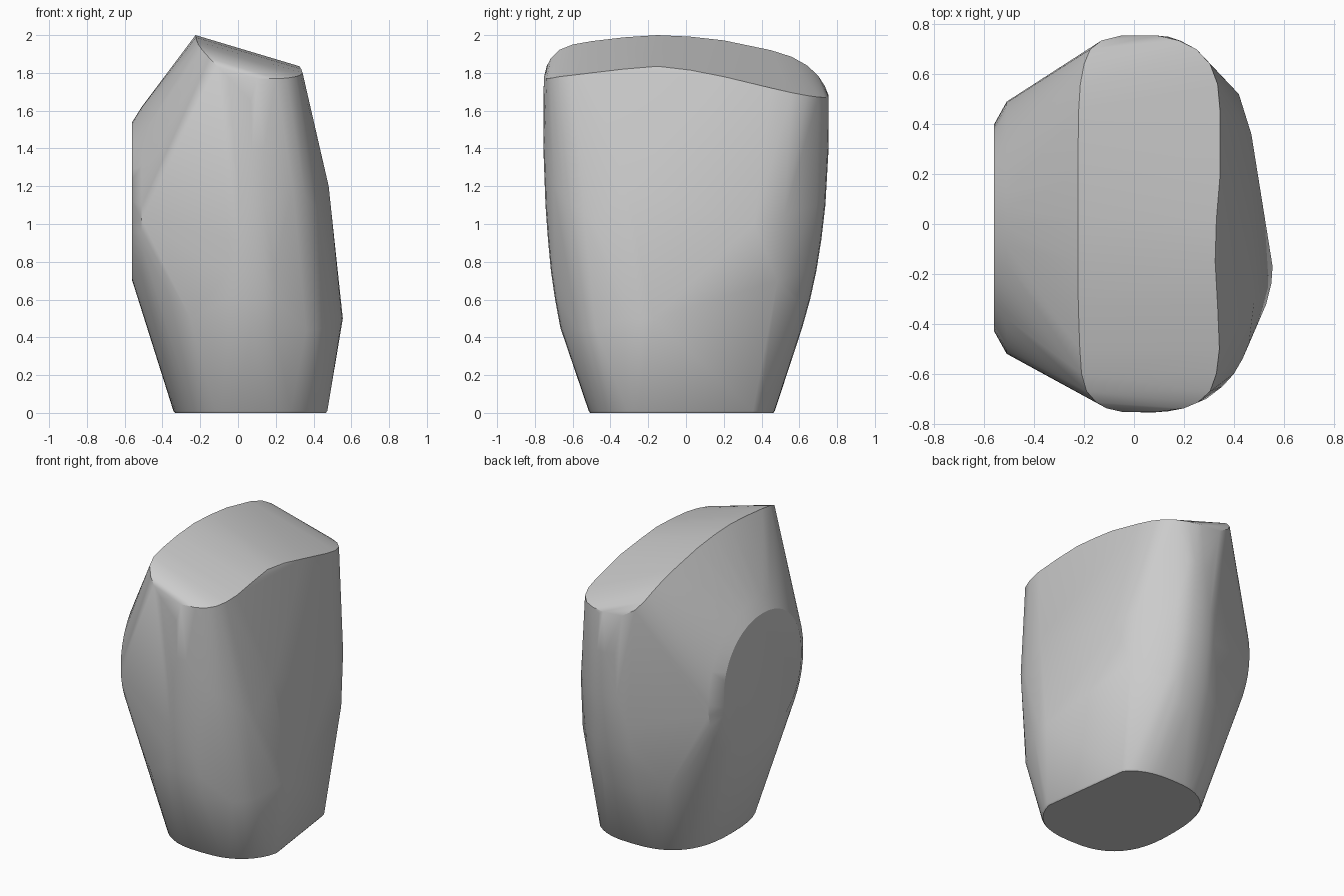
import bpy, bmesh, math

cube = bpy.data.objects.get("Cube")
if cube:
    bpy.data.objects.remove(cube, do_unlink=True)

N = 48


def oval(u0, u1, v0, v1, power=2.0):
    """Rounded outline that fills the given box."""
    pts = []
    for i in range(N):
        a = 2 * math.pi * i / N
        c, s = math.cos(a), math.sin(a)
        u = math.copysign(abs(c) ** (2 / power), c)
        v = math.copysign(abs(s) ** (2 / power), s)
        pts.append(((u0 + u1) / 2 + u * (u1 - u0) / 2,
                    (v0 + v1) / 2 + v * (v1 - v0) / 2))
    return pts


points = []

# Foot outline, with its +x side cut at a slant and a tiny rounded rim
for z, inset in [(0.0, 0.008), (0.01, 0.0)]:
    for x, y in oval(-0.342 + inset, 0.50 - inset, -0.515 + inset, 0.47 - inset, 2.6):
        points.append((min(x, 0.472 - inset - 0.13 * (y + 0.25)), y, z))

# Rounded core: z, x range, y range
for z, x0, x1, y0, y1 in [
    (0.45, -0.30, 0.44, -0.665, 0.615),
    (0.60, -0.30, 0.44, -0.693, 0.657),
    (0.75, -0.29, 0.43, -0.715, 0.69),
    (0.92, -0.28, 0.42, -0.731, 0.717),
    (1.10, -0.27, 0.42, -0.744, 0.738),
    (1.40, -0.25, 0.40, -0.755, 0.755),
    (1.65, -0.22, 0.355, -0.755, 0.755),
]:
    points += [(x, y, z) for x, y in oval(x0, x1, y0, y1, 2.5)]

# Sloping crown: y, then x and z of its high and low edges
for y, xa, za, xb, zb in [
    (-0.752, -0.05, 1.775, 0.10, 1.77),
    (-0.738, -0.11, 1.835, 0.20, 1.77),
    (-0.715, -0.15, 1.877, 0.255, 1.772),
    (-0.67, -0.19, 1.922, 0.305, 1.78),
    (-0.60, -0.21, 1.95, 0.33, 1.788),
    (-0.50, -0.217, 1.968, 0.342, 1.80),
    (-0.33, -0.223, 1.988, 0.335, 1.82),
    (-0.15, -0.225, 2.00, 0.325, 1.835),
    (0.02, -0.225, 1.992, 0.33, 1.815),
    (0.20, -0.225, 1.972, 0.345, 1.78),
    (0.45, -0.222, 1.92, 0.345, 1.72),
    (0.56, -0.215, 1.885, 0.335, 1.695),
    (0.64, -0.20, 1.84, 0.305, 1.68),
    (0.70, -0.175, 1.785, 0.25, 1.672),
    (0.735, -0.13, 1.73, 0.18, 1.67),
    (0.755, -0.05, 1.68, 0.09, 1.67),
]:
    points += [(xa, y, za), (xb, y, zb)]

# Flat oval on the -x side and the wider outline behind it
points += [(-0.56, y, z) for y, z in oval(-0.43, 0.40, 0.70, 1.54, 2.1)]
points += [(-0.51, y, z) for y, z in oval(-0.52, 0.49, 0.58, 1.62, 2.1)]

# Lower edge of the flat -x side, curving onto the front and the back
for x, y, z in [(-0.25, 0.58, 0.50), (-0.35, 0.53, 0.60), (-0.43, 0.505, 0.75)]:
    points += [(x, -y, z), (x, 0.95 * y, z)]

# Broad facets on the +x side
points += [(0.555, -0.17, 0.5), (0.55, -0.24, 0.5), (0.53, -0.32, 0.5),
           (0.48, -0.32, 1.2), (0.47, 0.36, 1.0), (0.42, 0.52, 1.05),
           (0.43, 0.485, 0.70)]

# Rounded front corner on the +x side
points += [(0.46, -0.48, 0.45), (0.415, -0.535, 0.44), (0.36, -0.575, 0.44),
           (0.46, -0.48, 1.0), (0.435, -0.54, 1.05), (0.40, -0.60, 1.1),
           (0.355, -0.65, 1.15), (0.29, -0.70, 1.2)]

# Wrap the outlines in one closed skin
bm = bmesh.new()
for p in points:
    bm.verts.new(p)
hull = bmesh.ops.convex_hull(bm, input=bm.verts[:])
spare = {v for v in hull["geom_interior"] + hull["geom_unused"]
         if isinstance(v, bmesh.types.BMVert)}
bmesh.ops.delete(bm, geom=list(spare), context='VERTS')
bmesh.ops.remove_doubles(bm, verts=bm.verts[:], dist=0.004)
bmesh.ops.dissolve_limit(bm, angle_limit=math.radians(1),
                         verts=bm.verts[:], edges=bm.edges[:])
bmesh.ops.recalc_face_normals(bm, faces=bm.faces[:])
mesh = bpy.data.meshes.new("faceted_body")
bm.to_mesh(mesh)
bm.free()

body = bpy.data.objects.new("faceted_body", mesh)
bpy.context.collection.objects.link(body)

# Plain grey
grey = bpy.data.materials.new("light_grey")
grey.use_nodes = True
colour = (0.6, 0.6, 0.6, 1.0)
grey.diffuse_color = colour
for node in grey.node_tree.nodes:
    if node.type == 'BSDF_PRINCIPLED':
        node.inputs["Base Color"].default_value = colour
mesh.materials.append(grey)

bpy.ops.object.select_all(action='DESELECT')
body.select_set(True)
bpy.context.view_layer.objects.active = body
bpy.ops.object.shade_smooth_by_angle(angle=math.radians(30))
